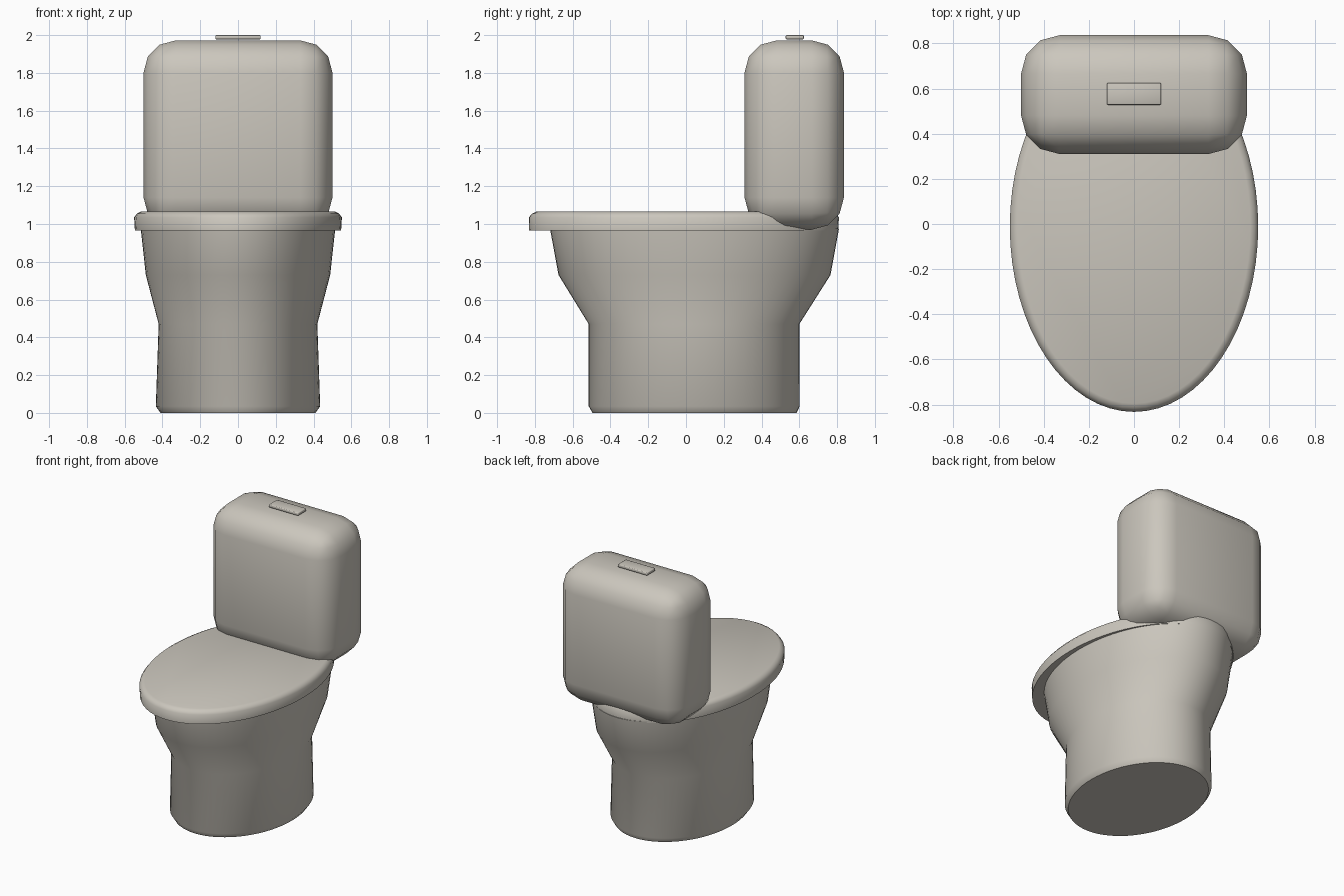
import bpy, bmesh, math

if "Cube" in bpy.data.objects:
    bpy.data.objects.remove(bpy.data.objects["Cube"])

ceramic = bpy.data.materials.new("warm_grey_ceramic")
ceramic.diffuse_color = (0.60, 0.57, 0.51, 1)
ceramic.use_nodes = True
ceramic.node_tree.nodes["Principled BSDF"].inputs["Base Color"].default_value = ceramic.diffuse_color


def finish(name, bm, angle):
    bmesh.ops.recalc_face_normals(bm, faces=bm.faces)
    mesh = bpy.data.meshes.new(name)
    bm.to_mesh(mesh)
    bm.free()
    mesh.materials.append(ceramic)
    obj = bpy.data.objects.new(name, mesh)
    bpy.context.collection.objects.link(obj)
    bpy.ops.object.select_all(action='DESELECT')
    obj.select_set(True)
    bpy.context.view_layer.objects.active = obj
    bpy.ops.object.shade_smooth_by_angle(angle=math.radians(angle))
    return obj


def oval_loft(name, rings, sides=64, angle=40):
    """Rings are (z, half width, front y, back y), bottom to top."""
    bm = bmesh.new()
    loops = []
    for z, w, front, back in rings:
        mid, half = (front + back) / 2, (back - front) / 2
        loops.append([bm.verts.new((w * math.cos(t), mid + half * math.sin(t), z))
                      for t in (2 * math.pi * i / sides for i in range(sides))])
    for a, b in zip(loops, loops[1:]):
        for i in range(sides):
            j = (i + 1) % sides
            bm.faces.new((a[i], a[j], b[j], b[i]))
    bm.faces.new(loops[0][::-1])
    bm.faces.new(loops[-1])
    return finish(name, bm, angle)


def rounded_box(name, lo, hi, radius, segments):
    bm = bmesh.new()
    bmesh.ops.create_cube(bm, size=1)
    for v in bm.verts:
        for k in range(3):
            v.co[k] = lo[k] if v.co[k] < 0 else hi[k]
    bmesh.ops.bevel(bm, geom=bm.edges[:], offset=radius, segments=segments,
                    profile=0.5, affect='EDGES')
    return finish(name, bm, 50)


# Pedestal and bowl in one flared body
oval_loft("bowl", [
    (0.00, 0.41, -0.495, 0.585),
    (0.035, 0.435, -0.515, 0.602),
    (0.47, 0.42, -0.515, 0.60),
    (0.73, 0.488, -0.675, 0.765),
    (0.975, 0.515, -0.72, 0.81),
])

# Closed lid with a softened upper rim
oval_loft("lid", [
    (0.965, 0.546, -0.83, 0.805),
    (1.035, 0.55, -0.832, 0.81),
    (1.055, 0.535, -0.815, 0.795),
    (1.065, 0.515, -0.795, 0.775),
], angle=50)

# Water tank and flush button
rounded_box("tank", (-0.50, 0.31, 0.97), (0.50, 0.836, 1.972), 0.17, 3)
rounded_box("flush_button", (-0.12, 0.528, 1.978), (0.12, 0.624, 2.0), 0.005, 2)
